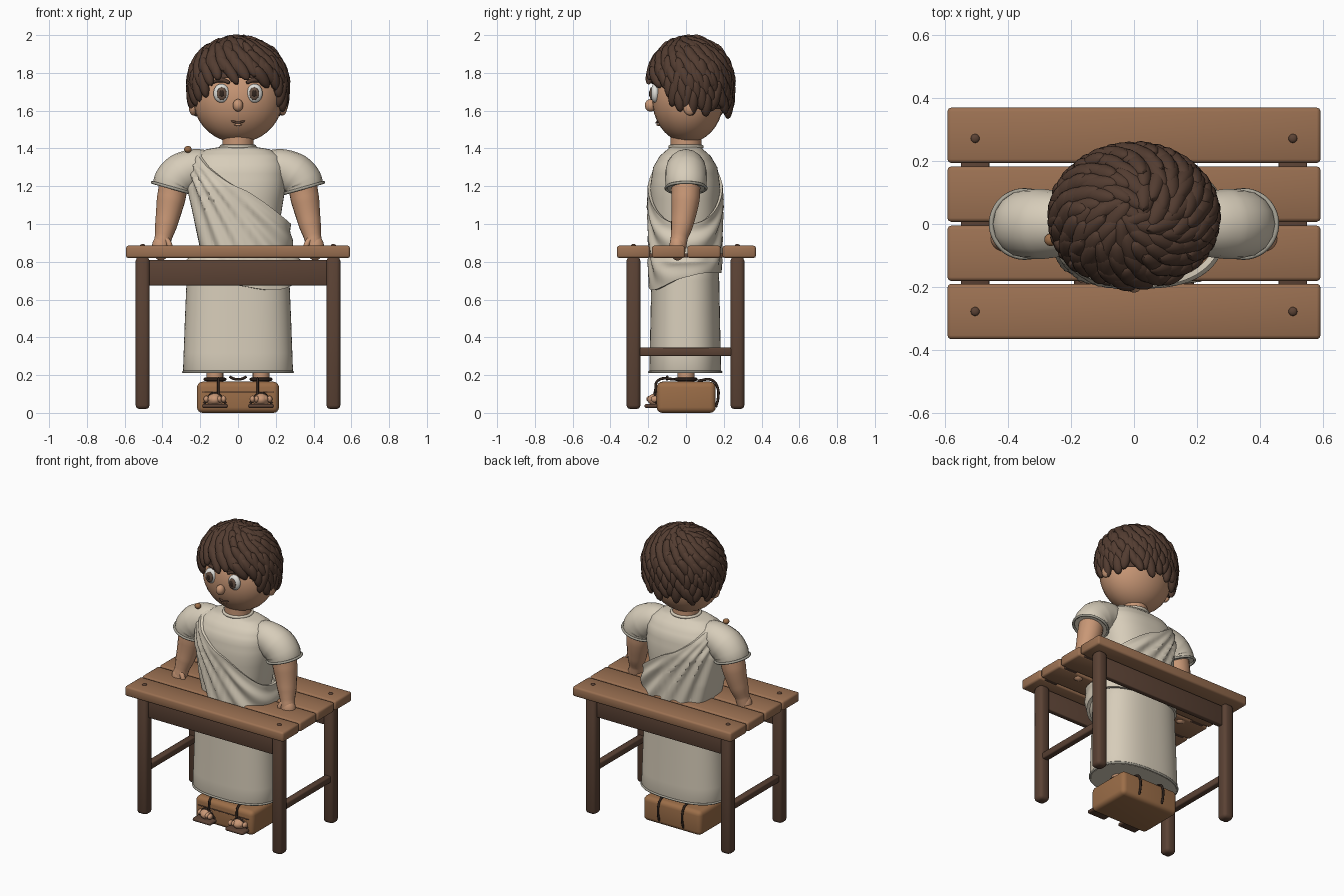
import bpy, bmesh, random
from math import sin, cos, pi, sqrt, atan2, copysign, radians
from mathutils import Vector, Matrix

random.seed(4)
cube = bpy.data.objects.get("Cube")
if cube:
    bpy.data.objects.remove(cube)


def material(name, *rgb):
    m = bpy.data.materials.new(name)
    m.use_nodes = True
    m.diffuse_color = (*rgb, 1)
    m.node_tree.nodes["Principled BSDF"].inputs["Base Color"].default_value = (*rgb, 1)
    return m


CLOTH = material("cream cloth", .68, .61, .49)
TRIM = material("grey hem", .38, .36, .30)
SKIN = material("skin", .58, .31, .18)
WOOD = material("plank wood", .33, .165, .085)
DARK = material("dark wood", .105, .055, .035)
HAIR = material("brown hair", .085, .045, .03)
BAG = material("tan leather", .33, .155, .065)
WHITE = material("eye white", .75, .74, .70)
IRIS = material("brown iris", .13, .08, .055)
BLACK = material("dark strap", .03, .018, .013)


def finish(name, bm, mat, smooth=True):
    bmesh.ops.recalc_face_normals(bm, faces=bm.faces)
    me = bpy.data.meshes.new(name)
    bm.to_mesh(me)
    bm.free()
    me.materials.append(mat)
    if smooth:
        for p in me.polygons:
            p.use_smooth = True
        me.set_sharp_from_angle(angle=radians(50))
    ob = bpy.data.objects.new(name, me)
    bpy.context.collection.objects.link(ob)
    return ob


def box(name, x, y, z, mat, bevel=.01, segments=2):
    bm = bmesh.new()
    bmesh.ops.create_cube(bm, size=1)
    for v in bm.verts:
        v.co = Vector([(r[0] + r[1]) / 2 + c * (r[1] - r[0]) for c, r in zip(v.co, (x, y, z))])
    bmesh.ops.bevel(bm, geom=bm.edges[:], offset=bevel, segments=segments, profile=.5, affect='EDGES')
    return finish(name, bm, mat)


def ball(name, center, size, mat):
    bm = bmesh.new()
    bmesh.ops.create_uvsphere(bm, u_segments=28, v_segments=18, radius=1,
                              matrix=Matrix.Translation(center) @ Matrix.Diagonal((*size, 1)))
    return finish(name, bm, mat)


def tube(name, points, radius, mat, cyclic=False):
    # points are (x, y, z) or (x, y, z, radius factor)
    cu = bpy.data.curves.new(name, 'CURVE')
    cu.dimensions = '3D'
    cu.bevel_depth = radius
    cu.bevel_resolution = 6 if radius > .02 else 2
    cu.resolution_u = 8
    cu.use_fill_caps = True
    sp = cu.splines.new('BEZIER')
    sp.bezier_points.add(len(points) - 1)
    for b, p in zip(sp.bezier_points, points):
        b.co = p[:3]
        b.radius = p[3] if len(p) > 3 else 1
        b.handle_left_type = b.handle_right_type = 'AUTO'
    sp.use_cyclic_u = cyclic
    cu.materials.append(mat)
    ob = bpy.data.objects.new(name, cu)
    bpy.context.collection.objects.link(ob)
    return ob


def grid_surface(name, rows, mat, caps=False):
    bm = bmesh.new()
    vs = [[bm.verts.new(p) for p in row] for row in rows]
    n = len(rows[0])
    for a, b in zip(vs, vs[1:]):
        for i in range(n):
            bm.faces.new((a[i], a[(i + 1) % n], b[(i + 1) % n], b[i]))
    if caps:
        bm.faces.new(vs[0])
        bm.faces.new(vs[-1])
    return finish(name, bm, mat)


# Table: planks, nails, battens, aprons, legs and side stretchers
for i, y in enumerate((-.278, -.093, .095, .282)):
    box(f"plank_{i + 1}", (-.593, .593), (y - .088, y + .088), (.82, .885), WOOD, .012)
for x, side in ((-.505, "right"), (.505, "left")):
    box(f"batten_{side}", (x - .045, x + .045), (-.3, .3), (.822, .845), DARK, .004)
    box(f"stretcher_{side}", (x - .022, x + .022), (-.26, .26), (.3, .345), DARK, .008)
    for y, end in ((-.278, "front"), (.272, "back")):
        box(f"{end}_leg_{side}", (x - .037, x + .037), (y - .037, y + .037), (.02, .825), DARK, .02)
        ball(f"{end}_nail_{side}", (x, y, .885), (.014, .014, .009), DARK)
for y, end in ((-.272, "front"), (.265, "back")):
    box(f"{end}_apron", (-.48, .48), (y - .018, y + .018), (.675, .81), DARK, .006)

# Robe profile: height, half width, half depth
PROFILE = [(.21, .284, .186), (.225, .291, .190), (.5, .281, .184), (.8, .268, .178),
           (.87, .19, .175), (1, .22, .178), (1.2, .252, .185), (1.3, .25, .17),
           (1.36, .225, .135), (1.395, .17, .095), (1.41, .08, .075)]


def outline(z, t, grow=0.0, shift=0.0):
    for a, b in zip(PROFILE, PROFILE[1:]):
        if z <= b[0]:
            break
    f = min(1, max(0, (z - a[0]) / (b[0] - a[0])))
    hx, hy = (a[k] + (b[k] - a[k]) * f + grow for k in (1, 2))
    c, s, e = cos(t), sin(t), .8
    return Vector((copysign(abs(c) ** e, c) * (hx + shift) + shift,
                   copysign(abs(s) ** e, s) * hy - .004, z))


TURN = [2 * pi * i / 72 for i in range(72)]
levels = []
for a, b in zip(PROFILE, PROFILE[1:]):
    levels += [a[0] + (b[0] - a[0]) * k / 3 for k in range(3)]
grid_surface("robe", [[outline(z, t) for t in TURN] for z in levels + [1.41]], CLOTH, True)
tube("robe_hem", [outline(.217, t, .002) for t in TURN[::3]], .007, TRIM, True)


# Diagonal wrap with folds fanning out from one shoulder
def wrap_point(t, v):
    top = 1.195 - .195 * cos(t)
    low = .74 - .09 * max(0, cos(t + 1.05)) ** 2
    z = low + (top - low) * v
    waist = max(0, 1 - abs(z - .88) / .32)
    p = outline(z, t, .014, .038 * waist)
    fan = atan2(1.47 - z, p.x + .33)
    fold = .010 * sin(fan * 44) * min(1, 5 * (1 - v)) * min(1, 4 * v)
    out = Vector((cos(t), sin(t), 0))
    return p + out * fold


rows = [[wrap_point(t, k / 44) for t in TURN] for k in range(45)]
inner = [[Vector((p.x * .93, p.y * .93, p.z)) for p in row] for row in (rows[0], rows[-1])]
grid_surface("diagonal_wrap", [inner[0]] + rows + [inner[1]], CLOTH)
ball("shoulder_pin", (-.265, -.05, 1.395), (.02, .02, .018), BAG)

# Sleeves, arms and hands
for s, side in ((-1, "right"), (1, "left")):
    tube(f"sleeve_{side}", [(s * .14, 0, 1.30, .085), (s * .22, 0, 1.295, .103), (s * .295, 0, 1.265, .112),
                            (s * .335, 0, 1.225, .11), (s * .347, 0, 1.19, .106)], 1, CLOTH)
    ring = []
    for i in range(16):
        t = 2 * pi * i / 16
        ring.append((s * (.347 + .106 * cos(t)), .106 * sin(t), 1.19 + .03 * cos(t)))
    tube(f"sleeve_hem_{side}", ring, .008, TRIM, True)
    tube(f"arm_{side}", [(s * .335, 0, 1.24, .078), (s * .355, -.003, 1.13, .076), (s * .38, -.02, 1.0, .06),
                         (s * .395, -.035, .93, .046), (s * .405, -.043, .88, .045)], 1, SKIN)
    ball(f"hand_{side}", (s * .408, -.045, .875), (.048, .044, .068), SKIN)
    tube(f"thumb_{side}", [(s * .39, -.06, .93), (s * .365, -.07, .895), (s * .36, -.07, .87)], .016, SKIN)
    # Ankle, foot, toes and sandal
    x = s * .122
    tube(f"ankle_{side}", [(x, 0, .1), (x, 0, .24)], .045, SKIN)
    ball(f"foot_{side}", (x, -.1, .07), (.052, .105, .045), SKIN)
    for k in range(5):
        ball(f"toe_{side}_{k + 1}", (x + s * (k - 2) * .023, -.188 + .006 * k, .073),
             (.014, .022, .018), SKIN)
    box(f"sandal_sole_{side}", (x - .068, x + .068), (-.22, -.02), (.025, .048), DARK, .01)
    ankle = [(x + .052 * cos(k * pi / 4), .052 * sin(k * pi / 4), .178) for k in range(8)]
    tube(f"ankle_strap_{side}", ankle, .009, BLACK, True)
    tube(f"toe_strap_{side}", [(x - .058, -.155, .05), (x, -.165, .105), (x + .058, -.155, .05)], .007, BLACK)
    tube(f"front_strap_{side}", [(x * .85, -.05, .178), (x * .85, -.15, .17), (x * .85, -.162, .12),
                                 (x * .85, -.17, .08)], .007, BLACK)
    # Bag straps over the back
    tube(f"bag_strap_{side}", [(s * .09, .06, .17), (s * .09, .14, .172), (s * .09, .168, .13),
                               (s * .09, .17, .08), (s * .09, .158, .03)], .007, BLACK)

# Leather bag with handle
box("bag", (-.217, .217), (-.155, .157), (0, .165), BAG, .03, 4)
tube("bag_handle", [(-.045, -.1, .192), (-.02, -.1, .18), (.02, -.1, .18), (.045, -.1, .192)], .007, BLACK)
box("bag_seam", (-.19, .19), (-.159, -.152), (.108, .113), DARK, .001, 1)

# Neck and head
tube("neck", [(0, 0, 1.37), (0, 0, 1.48)], .083, SKIN)
collar = [(.088 * cos(t), .084 * sin(t), 1.41) for t in TURN[::6]]
tube("collar", collar, .01, CLOTH, True)
ball("head", (0, .01, 1.665), (.238, .19, .235), SKIN)
ball("nose", (0, -.188, 1.628), (.027, .03, .033), SKIN)
tube("mouth", [(-.036, -.146, 1.546), (0, -.156, 1.537), (.036, -.146, 1.546)], .006, DARK)
ball("lower_lip", (0, -.146, 1.526), (.02, .01, .007), SKIN)
for s, side in ((-1, "right"), (1, "left")):
    ball(f"ear_{side}", (s * .238, .02, 1.62), (.022, .035, .045), SKIN)
    ball(f"eye_{side}", (s * .088, -.163, 1.692), (.042, .025, .05), WHITE)
    ball(f"iris_{side}", (s * .086, -.183, 1.69), (.026, .01, .034), IRIS)
    ball(f"pupil_{side}", (s * .086, -.190, 1.69), (.013, .006, .018), BLACK)
    tube(f"eyebrow_{side}", [(s * .045, -.176, 1.748, .8), (s * .09, -.168, 1.763, 1.2),
                             (s * .135, -.146, 1.748, .6)], .011, HAIR)


# Hair: an under-cap and overlapping swirled locks
def scalp(u, t, size=1.0):
    r = sqrt(max(0, 1 - u * u)) if u > 0 else 1 - .12 * u * u
    return Vector((.25 * size * r * cos(t), .022 + .215 * size * r * sin(t), 1.742 + .232 * size * u))


def is_hair(p, margin):
    return p.z > 1.60 + margin - .9 * min(p.y, 0)


bm = bmesh.new()
cap = [[bm.verts.new(scalp(cos(k * pi / 24) if k < 12 else -(k - 12) / 12, t, .985)) for t in TURN]
       for k in range(1, 21)]
for a, b in zip(cap, cap[1:]):
    for i in range(72):
        quad = (a[i], a[i - 1], b[i - 1], b[i])
        if all(is_hair(v.co, 0) for v in quad):
            bm.faces.new(quad)
bm.faces.new(cap[0])
bmesh.ops.delete(bm, geom=[v for v in bm.verts if not v.link_faces], context='VERTS')
finish("hair_cap", bm, HAIR)

bm = bmesh.new()
COUNT = 230
for i in range(COUNT):
    u = 1 - 1.62 * (i + .5) / COUNT
    t = i * pi * (3 - sqrt(5))
    p = scalp(u, t)
    if not is_hair(p, .025):
        continue
    normal = Vector((p.x / .25 ** 2, (p.y - .022) / .215 ** 2, max(0, p.z - 1.742) / .232 ** 2)).normalized()
    around = Vector((-sin(t), cos(t), 0))
    down = around.cross(normal)
    if down.z > 0:
        down.negate()
    along = (down + around * random.uniform(.15, .9)).normalized()
    if u < .1:
        along = (down + around * random.uniform(-.3, .5)).normalized()
    across = normal.cross(along)
    basis = Matrix((across, along, normal)).transposed().to_4x4()
    size = Matrix.Diagonal((random.uniform(.027, .033), random.uniform(.062, .08), .026, 1))
    tilt = Matrix.Rotation(random.uniform(-.2, .02), 4, 'X')
    bmesh.ops.create_uvsphere(bm, u_segments=12, v_segments=9, radius=1,
                              matrix=Matrix.Translation(p) @ basis @ tilt @ size)
finish("hair_locks", bm, HAIR)
